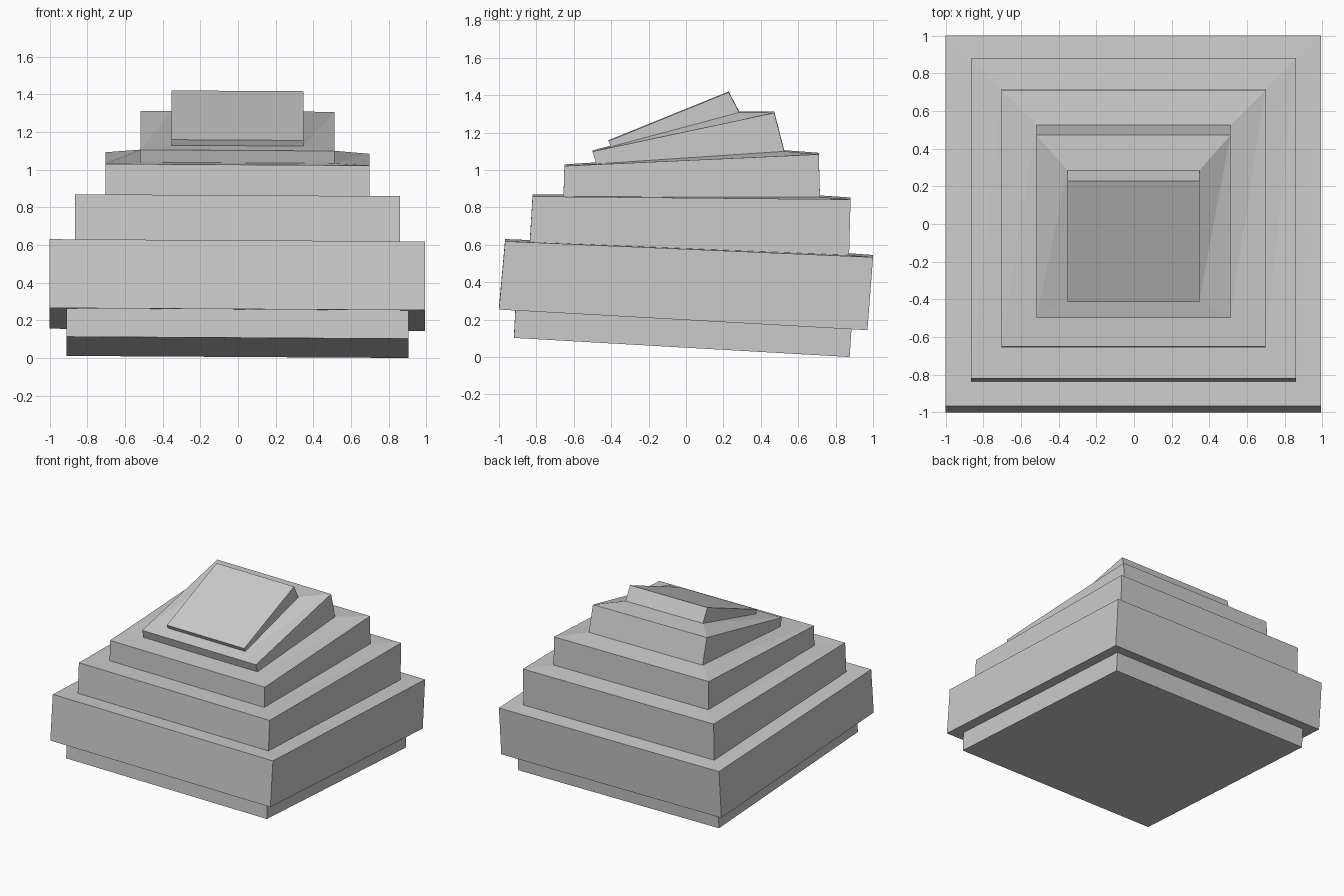
import bpy
import bmesh

# Square tiers: half width, front edge (y, z), back edge (y, z)
LOOPS = [
    (0.908, -0.92, 0.108, 0.875, 0.006),   # underside
    (0.908, -0.912, 0.259, 0.885, 0.16),
    (0.996, -1.0, 0.260, 0.97, 0.15),      # wide tier
    (0.996, -0.967, 0.625, 1.0, 0.54),
    (0.863, -0.835, 0.620, 0.872, 0.55),   # second tier
    (0.863, -0.82, 0.864, 0.88, 0.848),
    (0.70, -0.655, 0.862, 0.716, 0.86),    # third tier
    (0.70, -0.65, 1.026, 0.71, 1.088),
    (0.515, -0.48, 1.036, 0.525, 1.103),   # fourth tier
    (0.515, -0.50, 1.102, 0.472, 1.309),
    (0.35, -0.40, 1.127, 0.285, 1.31),     # tilted cap
    (0.35, -0.415, 1.157, 0.228, 1.418),
]
SIDE_TILT = 0.006   # the stack leans slightly down to the right

bm = bmesh.new()
rings = []
for w, yf, zf, yb, zb in LOOPS:
    corners = [(-w, yf, zf), (w, yf, zf), (w, yb, zb), (-w, yb, zb)]
    rings.append([bm.verts.new((x - 0.003, y, z - SIDE_TILT * x)) for x, y, z in corners])

# Walls and ledges between successive rings, split along one diagonal
for a, b in zip(rings, rings[1:]):
    for i in range(4):
        j = (i + 1) % 4
        bm.faces.new((a[i], a[j], b[i]))
        bm.faces.new((a[j], b[j], b[i]))

# Underside and top
bm.faces.new(rings[0][::-1])
bm.faces.new(rings[-1])
bmesh.ops.recalc_face_normals(bm, faces=bm.faces)

mesh = bpy.data.meshes.new("stepped_mound")
bm.to_mesh(mesh)
bm.free()
mound = bpy.data.objects.new("stepped_mound", mesh)
bpy.context.collection.objects.link(mound)
